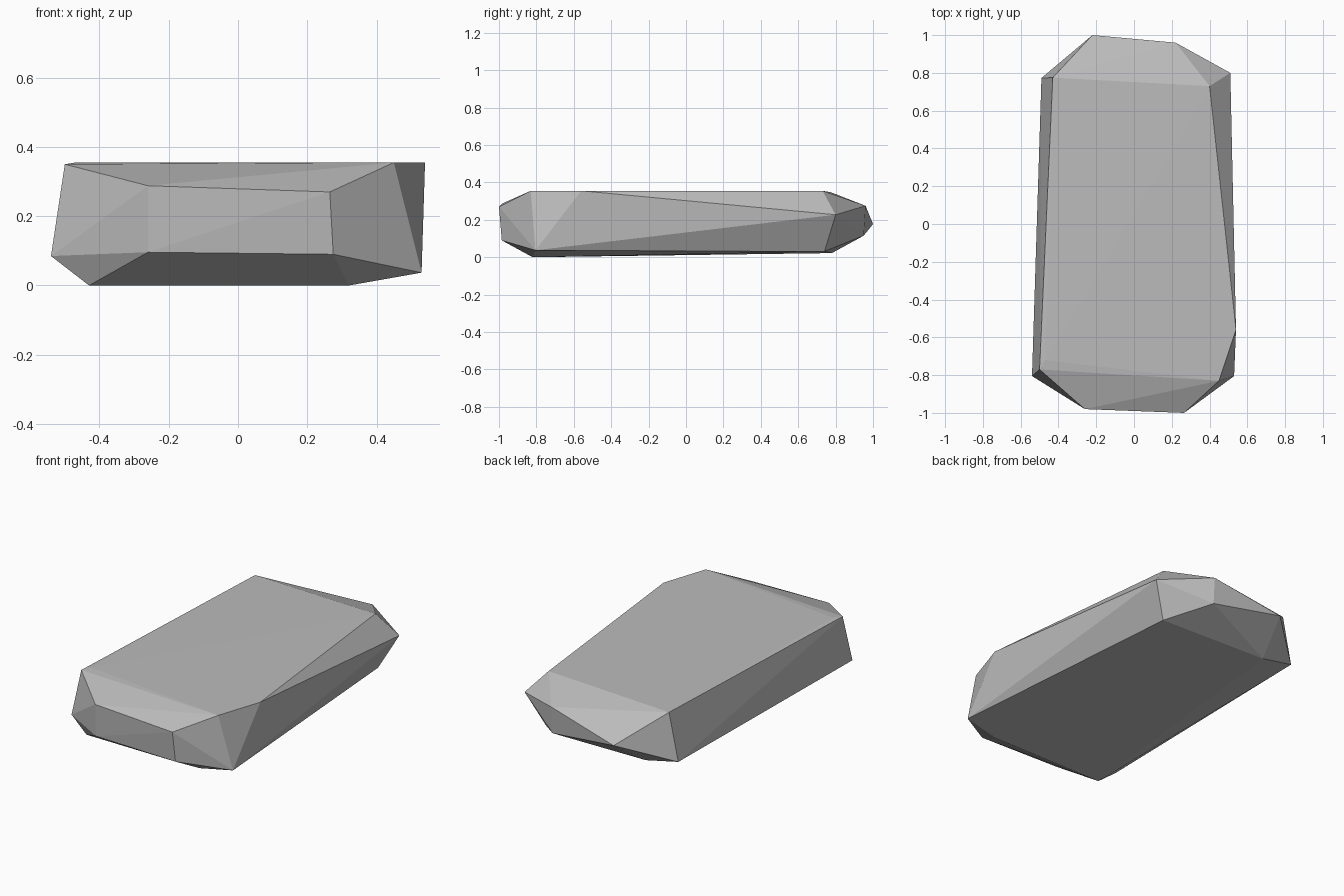
import bpy
import bmesh

# Remove the default object
default_cube = bpy.data.objects.get("Cube")
if default_cube:
    bpy.data.objects.remove(default_cube, do_unlink=True)


def make_material(name, colour):
    material = bpy.data.materials.new(name)
    material.use_nodes = True
    material.diffuse_color = colour
    shader = next(node for node in material.node_tree.nodes
                  if node.type == "BSDF_PRINCIPLED")
    shader.inputs["Base Color"].default_value = colour
    shader.inputs["Roughness"].default_value = 0.9
    return material


def make_hull(name, outlines, material):
    """Wrap a convex faceted skin around the corner points of each outline."""
    bm = bmesh.new()
    for outline in outlines:
        for corner in outline:
            bm.verts.new(corner)
    hull = bmesh.ops.convex_hull(bm, input=bm.verts[:], use_existing_faces=False)
    spare = {item for key in ("geom_interior", "geom_unused") for item in hull[key]
             if isinstance(item, bmesh.types.BMVert)}
    bmesh.ops.delete(bm, geom=list(spare), context="VERTS")
    bmesh.ops.recalc_face_normals(bm, faces=bm.faces[:])
    for face in bm.faces:
        face.smooth = False
    mesh = bpy.data.meshes.new(name)
    bm.to_mesh(mesh)
    bm.free()
    mesh.materials.append(material)
    rock = bpy.data.objects.new(name, mesh)
    bpy.context.scene.collection.objects.link(rock)
    return rock


# Flat upper face of the slab, front to back
top_rim = [(-0.5, -0.77, 0.35), (-0.47, -0.72, 0.355), (0.45, -0.83, 0.355),
           (0.54, -0.56, 0.355), (0.4, 0.73, 0.355), (-0.43, 0.775, 0.347)]

# Chipped front end, upper and lower edges
front_end = [(-0.26, -0.98, 0.288), (0.265, -1, 0.27),
             (-0.26, -0.975, 0.096), (0.275, -0.985, 0.09)]

# Pointed back end
back_end = [(-0.22, 1, 0.177), (0.22, 0.96, 0.275), (0.22, 0.95, 0.115)]

# Outermost corners of the two long sides
side_corners = [(-0.54, -0.805, 0.085), (0.53, -0.805, 0.037),
                (0.51, 0.8, 0.227), (-0.49, 0.773, 0.065)]

# Underside resting on the ground
underside = [(-0.43, -0.82, 0), (0.32, -0.82, 0),
             (0.41, 0.74, 0.03), (-0.28, 0.78, 0.022)]

stone_grey = make_material("stone grey", (0.5, 0.5, 0.5, 1))
make_hull("rock_slab", [top_rim, front_end, back_end, side_corners, underside],
          stone_grey)
